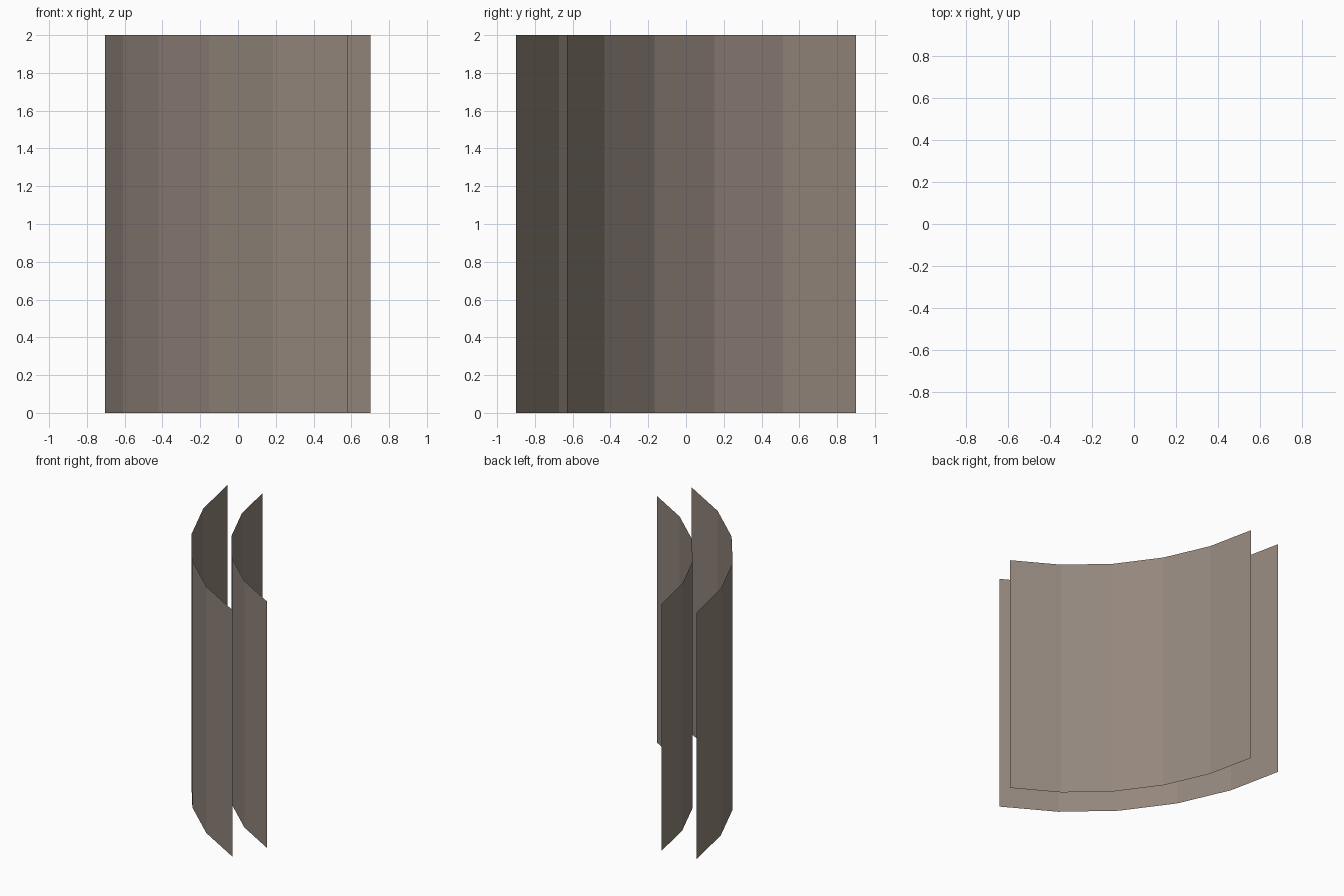
import bpy, bmesh, math

if "Cube" in bpy.data.objects:
    bpy.data.objects.remove(bpy.data.objects["Cube"])

HEIGHT = 2.0
CENTRE = (1.471, 1.097)      # shared axis of both curved sheets
START, STEP, SEGMENTS = 186, 12, 5

mat = bpy.data.materials.new("warm grey")
mat.diffuse_color = (0.296, 0.242, 0.205, 1)
mat.use_nodes = True
mat.node_tree.nodes["Principled BSDF"].inputs["Base Color"].default_value = mat.diffuse_color


def curved_sheet(name, radius):
    """Open faceted arc, extruded straight up."""
    bm = bmesh.new()
    verts = []
    for i in range(SEGMENTS + 1):
        a = math.radians(START + i * STEP)
        verts.append(bm.verts.new((CENTRE[0] + radius * math.cos(a),
                                   CENTRE[1] + radius * math.sin(a), 0)))
    edges = [bm.edges.new(pair) for pair in zip(verts, verts[1:])]
    top = bmesh.ops.extrude_edge_only(bm, edges=edges)["geom"]
    bmesh.ops.translate(bm, vec=(0, 0, HEIGHT),
                        verts=[g for g in top if isinstance(g, bmesh.types.BMVert)])
    mesh = bpy.data.meshes.new(name)
    bm.to_mesh(mesh)
    bm.free()
    mesh.materials.append(mat)
    bpy.context.collection.objects.link(bpy.data.objects.new(name, mesh))


# Two concentric wall faces, open at top, bottom and ends
curved_sheet("outer_wall", 2.186)
curved_sheet("inner_wall", 1.890)
